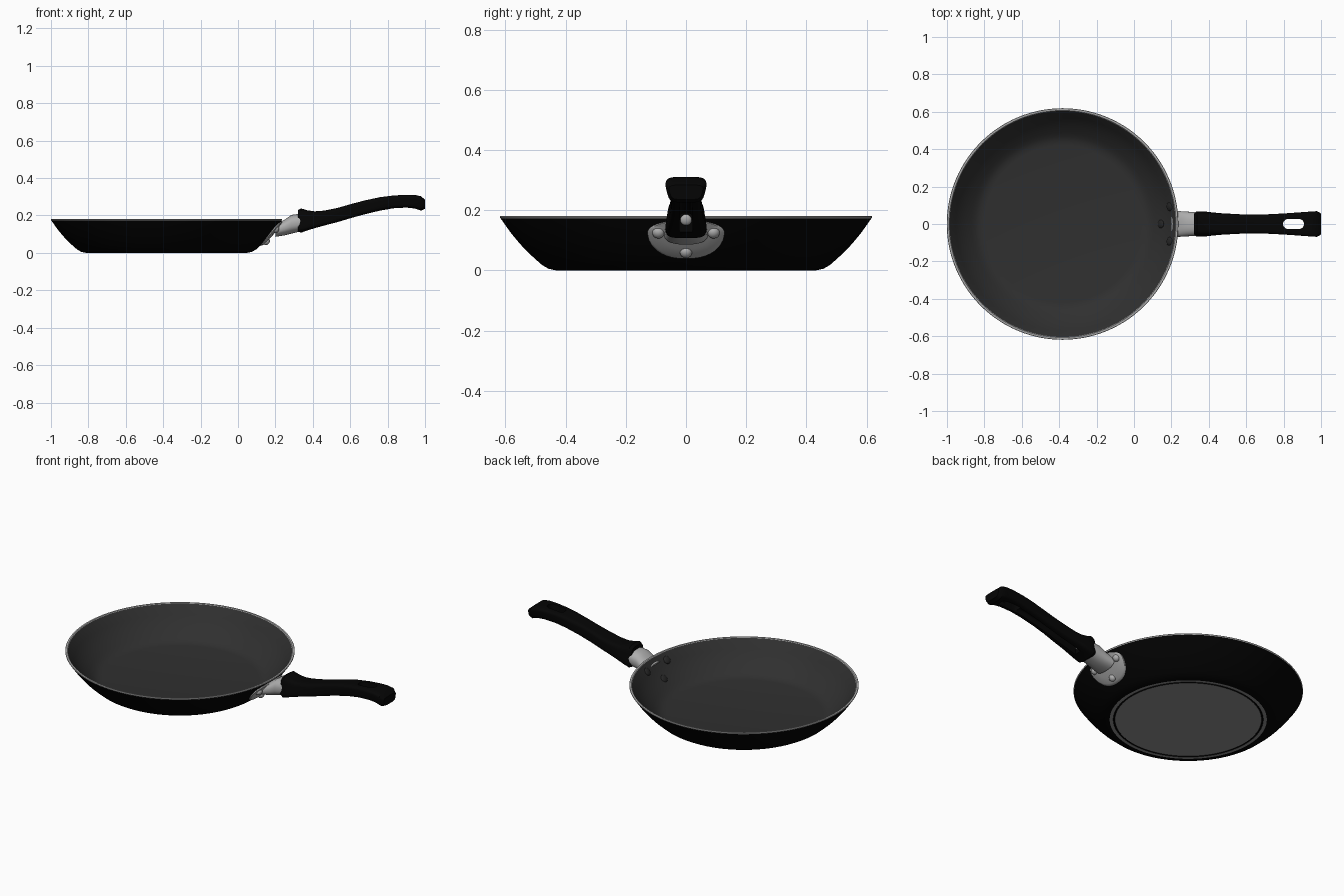
import bpy, bmesh, math
from mathutils import Vector

if "Cube" in bpy.data.objects:
    bpy.data.objects.remove(bpy.data.objects["Cube"])

CX = -0.382   # pan centre in x


def mat(name, v):
    m = bpy.data.materials.new(name)
    m.diffuse_color = (v, v, v, 1)
    m.use_nodes = True
    m.node_tree.nodes["Principled BSDF"].inputs["Base Color"].default_value = m.diffuse_color
    return m


black = mat("black enamel", 0.001)
handle_black = mat("handle black", 0.0015)
coating = mat("non-stick grey", 0.029)
base_grey = mat("base grey", 0.27)
silver = mat("steel", 0.42)
rivet_dark = mat("coated rivet", 0.02)


def finish(bm, name, mats, angle=40):
    bmesh.ops.recalc_face_normals(bm, faces=bm.faces[:])
    me = bpy.data.meshes.new(name)
    bm.to_mesh(me)
    bm.free()
    ob = bpy.data.objects.new(name, me)
    bpy.context.collection.objects.link(ob)
    for m in mats:
        me.materials.append(m)
    smooth(ob, angle)
    return ob


def smooth(ob, angle=40):
    bpy.ops.object.select_all(action='DESELECT')
    ob.select_set(True)
    bpy.context.view_layer.objects.active = ob
    bpy.ops.object.shade_smooth_by_angle(angle=math.radians(angle))


def bridge(bm, a, b, mi=0):
    n = len(a)
    for i in range(n):
        j = (i + 1) % n
        bm.faces.new((a[i], a[j], b[j], b[i])).material_index = mi


def loft(name, sections, material, power=2.0, n=40, angle=40):
    """sections: x, z low, z high, half width, widening towards the top"""
    bm = bmesh.new()
    rings = []
    for x, z0, z1, hy, *taper in sections:
        ring = []
        for i in range(n):
            t = 2 * math.pi * i / n
            c, s = math.cos(t), math.sin(t)
            z = math.copysign(abs(s) ** (2 / power), s)
            y = math.copysign(abs(c) ** (2 / power), c) * hy
            if taper:
                y *= 1 + taper[0] * z - abs(taper[0])
            ring.append(bm.verts.new((x, y, (z0 + z1) / 2 + z * (z1 - z0) / 2)))
        rings.append(ring)
    for a, b in zip(rings, rings[1:]):
        bridge(bm, a, b)
    bm.faces.new(rings[0])
    bm.faces.new(rings[-1])
    return finish(bm, name, [material], angle)


# pan body: lathe, each point carries the material of the strip that ends there
WALL = [(0.43, 0.0), (0.457, 0.006), (0.478, 0.018), (0.503, 0.04),
        (0.528, 0.063), (0.553, 0.09), (0.582, 0.125), (0.616, 0.173)]
profile = [(0.395, 0.0, 2), (0.399, 0.004, 0), (0.402, 0.004, 0), (0.405, 0.0, 0), (0.424, 0.0, 2)]
profile += [(r, z, 0) for r, z in WALL]
profile += [(0.619, 0.178, 3), (0.617, 0.181, 3), (0.607, 0.181, 3), (0.604, 0.178, 3)]
profile += [(0.571, 0.128, 1), (0.542, 0.093, 1), (0.513, 0.065, 1), (0.488, 0.044, 1),
            (0.467, 0.028, 1), (0.445, 0.018, 1), (0.42, 0.014, 1)]
SEG = 112
bm = bmesh.new()
prev = None
for r, z, mi in profile:
    ring = [bm.verts.new((CX + r * math.cos(2 * math.pi * i / SEG),
                          r * math.sin(2 * math.pi * i / SEG), z)) for i in range(SEG)]
    if prev:
        bridge(bm, prev, ring, mi)
    else:
        bm.faces.new(ring).material_index = 2
    prev = ring
bm.faces.new(prev).material_index = 1
finish(bm, "pan_body", [black, coating, base_grey, silver], 35)


def wall_r(z):
    for (r0, z0), (r1, z1) in zip(WALL, WALL[1:]):
        if z <= z1:
            return r0 + (r1 - r0) * (z - z0) / (z1 - z0)
    return WALL[-1][0]


def on_wall(y, z, off):
    r = wall_r(z) + off
    return Vector((CX + math.sqrt(r * r - y * y), y, z))


# bracket plate that follows the pan wall
bm = bmesh.new()
N = 40
layers = []
for k, off in ((0.3, 0.012), (0.65, 0.012), (0.94, 0.012), (1.0, 0.008), (1.0, -0.004)):
    ring = []
    for i in range(N):
        t = 2 * math.pi * i / N
        c, s = math.cos(t), math.sin(t)
        y = math.copysign(abs(c) ** 0.85, c) * 0.128 * k
        z = 0.127 + s * k * (0.04 if s > 0 else 0.088)
        ring.append(bm.verts.new(on_wall(y, z, off)))
    layers.append(ring)
for a, b in zip(layers, layers[1:]):
    bridge(bm, a, b)
bm.faces.new(layers[0])
finish(bm, "bracket_plate", [silver])


# rivets: flattened domes, outside in steel and inside coated
def dome(name, pos, normal, r, h, material):
    bm = bmesh.new()
    bmesh.ops.create_uvsphere(bm, u_segments=20, v_segments=12, radius=1)
    bmesh.ops.scale(bm, vec=(r, r, h), verts=bm.verts)
    bmesh.ops.rotate(bm, matrix=Vector((0, 0, 1)).rotation_difference(normal).to_matrix(),
                     verts=bm.verts)
    bmesh.ops.translate(bm, vec=pos, verts=bm.verts)
    return finish(bm, name, [material], 60)


for side, (y, z) in {"left": (-0.092, 0.125), "right": (0.092, 0.125), "low": (0, 0.06)}.items():
    p = on_wall(y, z, 0.010)
    out = Vector((p.x - CX, y, 0)).normalized() + Vector((0, 0, -0.8))
    dome("rivet_outer_" + side, p, out.normalized(), 0.020, 0.016, silver)
    q = on_wall(y, z + 0.016, -0.014)
    dome("rivet_inner_" + side, q, -out.normalized(), 0.023, 0.009, rivet_dark)

# steel neck between bracket and handle
loft("handle_neck", [(0.20, 0.086, 0.152, 0.072), (0.25, 0.094, 0.178, 0.068),
                     (0.285, 0.103, 0.203, 0.066), (0.345, 0.117, 0.211, 0.063)],
     silver, 2.4)

# handle grip
grip = loft("handle_grip", [
    (0.320, 0.116, 0.228, 0.064, -0.10), (0.337, 0.108, 0.238, 0.073, -0.12),
    (0.37, 0.120, 0.228, 0.073, -0.12), (0.41, 0.132, 0.222, 0.067, -0.10),
    (0.46, 0.146, 0.226, 0.060, -0.05), (0.53, 0.164, 0.240, 0.054, 0.0),
    (0.60, 0.185, 0.260, 0.050, 0.0), (0.68, 0.207, 0.281, 0.051, 0.02),
    (0.76, 0.226, 0.298, 0.056, 0.05), (0.83, 0.238, 0.307, 0.061, 0.07),
    (0.90, 0.242, 0.311, 0.067, 0.09), (0.945, 0.237, 0.310, 0.071, 0.11),
    (0.978, 0.226, 0.303, 0.074, 0.13), (1.0, 0.236, 0.284, 0.060, 0.10)],
    handle_black, 4.5, 48, 30)

# groove along the underside
groove = loft("groove_cutter", [
    (0.395, 0.05, 0.192, 0.022), (0.46, 0.07, 0.190, 0.022), (0.60, 0.11, 0.220, 0.020),
    (0.76, 0.15, 0.255, 0.022), (0.94, 0.17, 0.268, 0.026)], handle_black, 5.0, 32)

# hanging hole: capsule outline pushed straight through
bm = bmesh.new()
outline = []
for i in range(32):
    t = 2 * math.pi * (i + 0.5) / 32
    shift = 0.029 if math.cos(t) > 0 else -0.029
    outline.append((0.853 + shift + 0.027 * math.cos(t), 0.027 * math.sin(t)))
low = [bm.verts.new((x, y, 0.1)) for x, y in outline]
top = [bm.verts.new((x, y, 0.4)) for x, y in outline]
bridge(bm, low, top)
bm.faces.new(low)
bm.faces.new(top)
hole = finish(bm, "hole_cutter", [handle_black])

for cutter in (groove, hole):
    cutter.hide_render = True
    mod = grip.modifiers.new("cut", 'BOOLEAN')
    mod.operation = 'DIFFERENCE'
    mod.solver = 'EXACT'
    mod.object = cutter
    bpy.context.view_layer.objects.active = grip
    bpy.ops.object.modifier_apply(modifier=mod.name)
    bpy.data.objects.remove(cutter)
smooth(grip, 30)

# screw at the start of the groove
dome("handle_screw", Vector((0.396, 0, 0.168)), Vector((1, 0, -0.3)).normalized(),
     0.019, 0.010, silver)
